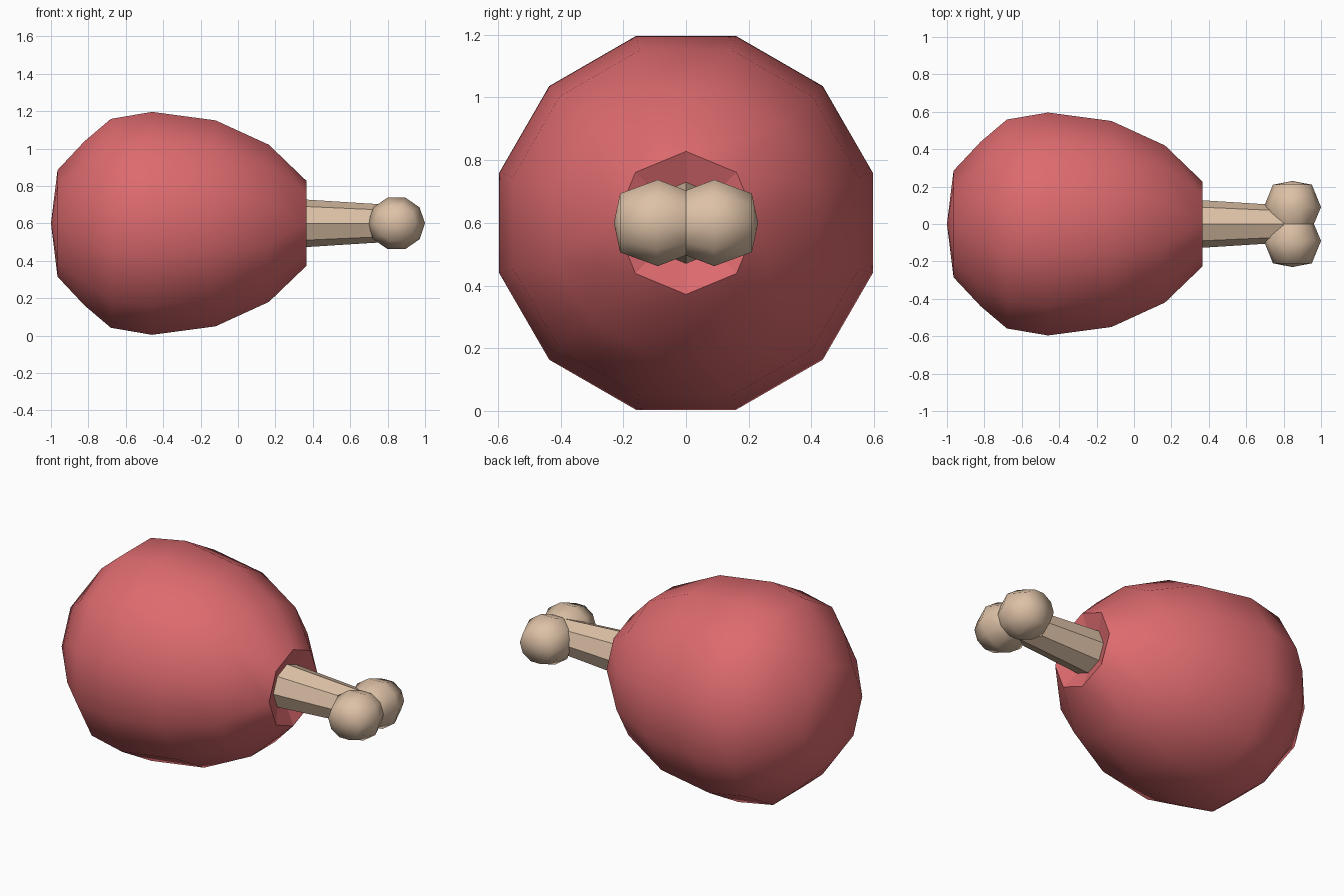
import bpy, bmesh, math

if "Cube" in bpy.data.objects:
    bpy.data.objects.remove(bpy.data.objects["Cube"])


def material(name, rgb):
    m = bpy.data.materials.new(name)
    m.diffuse_color = (*rgb, 1)
    m.use_nodes = True
    m.node_tree.nodes["Principled BSDF"].inputs["Base Color"].default_value = m.diffuse_color
    return m


MEAT = material("meat red", (0.72, 0.145, 0.157))
BONE = material("bone cream", (0.72, 0.53, 0.38))
CZ = 0.6  # height of the long axis


def loft(name, rings, mat, smooth):
    """Skin rings of points; smooth(i) tells if band i is smooth shaded."""
    bm = bmesh.new()
    loops = [[bm.verts.new(p) for p in ring] for ring in rings]
    n = len(loops[0])
    for i, (a, b) in enumerate(zip(loops, loops[1:])):
        for k in range(n):
            j = (k + 1) % n
            f = bm.faces.new((a[k], a[j], b[j], b[k]))
            f.smooth = smooth(i)
    bmesh.ops.remove_doubles(bm, verts=bm.verts, dist=0.0005)
    # close any open ends
    edges = [e for e in bm.edges if e.is_boundary]
    if edges:
        bmesh.ops.holes_fill(bm, edges=edges, sides=0)
    bmesh.ops.recalc_face_normals(bm, faces=bm.faces)
    me = bpy.data.meshes.new(name)
    bm.to_mesh(me)
    bm.free()
    me.materials.append(mat)
    ob = bpy.data.objects.new(name, me)
    bpy.context.collection.objects.link(ob)
    return ob


def x_ring(x, r, degrees):
    return [(x, r * math.cos(math.radians(d)), CZ + r * math.sin(math.radians(d)))
            for d in degrees]


# Twelve-sided belly rings; the end rings merge pairs of points into octagons
TWELVE = [15 + 30 * k for k in range(12)]
EIGHT = [d + o for d in (0, 90, 180, 270) for o in (0, 45, 90)]

# Meat: egg body with a shallow recess around the bone
profile = [(-1.0, 0.0, EIGHT), (-0.965, 0.285, EIGHT), (-0.82, 0.455, TWELVE),
           (-0.68, 0.578, TWELVE), (-0.46, 0.617, TWELVE), (-0.12, 0.57, TWELVE),
           (0.165, 0.435, TWELVE), (0.365, 0.228, EIGHT), (0.32, 0.12, EIGHT),
           (0.32, 0.0, EIGHT)]
loft("meat", [x_ring(*p) for p in profile], MEAT, lambda i: i < 7)

# Bone shaft: tapered flat-sided octagon
OCT = [45 * k for k in range(8)]
loft("bone_shaft", [x_ring(0.3, 0.131, OCT), x_ring(0.68, 0.107, OCT),
                    x_ring(0.8, 0.1, OCT)], BONE, lambda i: False)


# Bone knuckles: two mirrored ten-sided balls
def knuckle(name, side):
    rings = []
    for y, r in ((0.0, 0.0), (0.0, 0.75), (0.09, 1.0), (0.21, 0.68), (0.23, 0.0)):
        rings.append([(0.847 + 0.153 * r * math.cos(math.tau * k / 10), side * y,
                       CZ + 0.145 * r * math.sin(math.tau * k / 10))
                      for k in range(10)])
    loft(name, rings, BONE, lambda i: i > 0)


knuckle("knuckle_back", 1)
knuckle("knuckle_front", -1)
